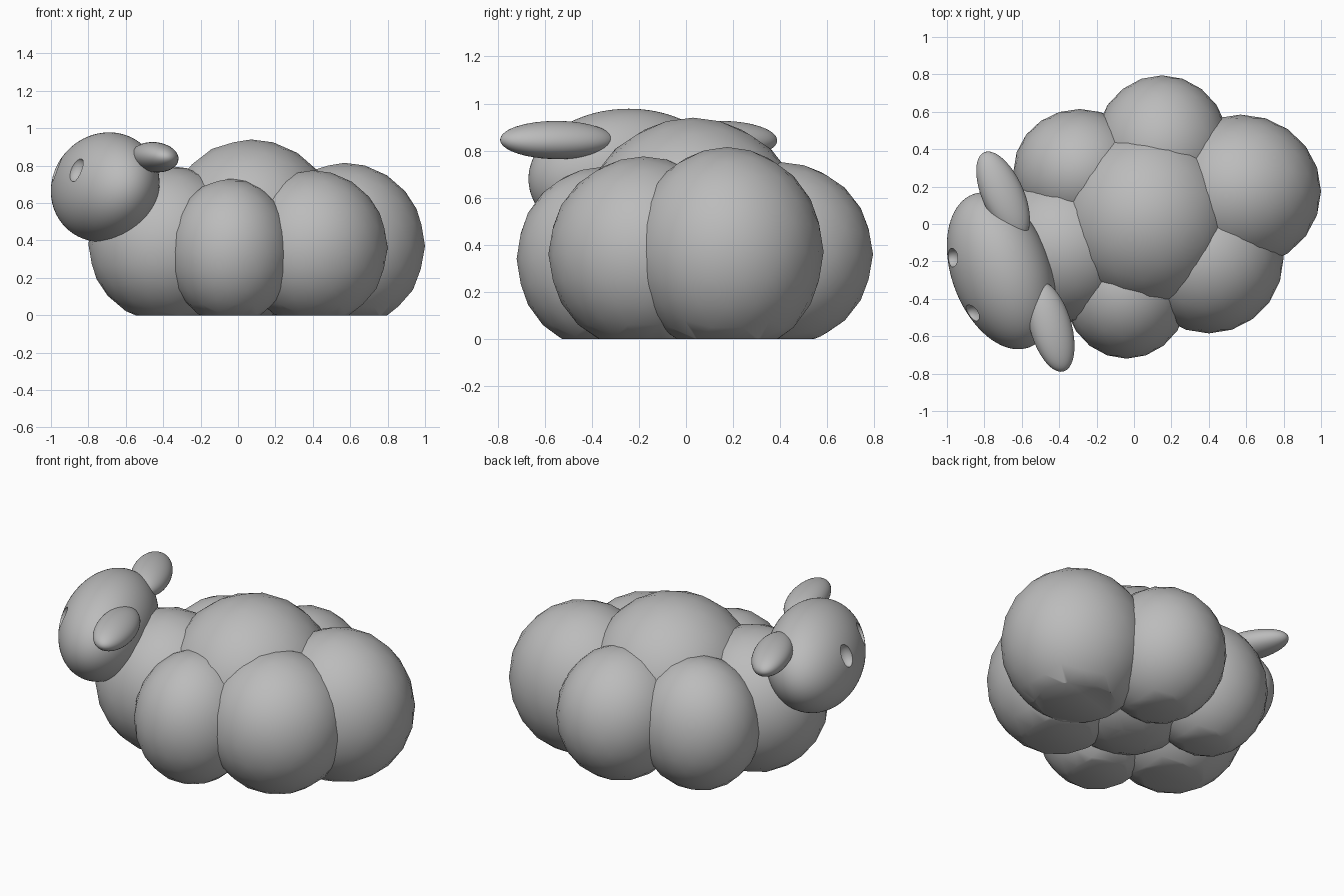
import bpy, bmesh
from math import radians
from mathutils import Vector

cube = bpy.data.objects.get("Cube")
if cube:
    bpy.data.objects.remove(cube, do_unlink=True)

GREY = (0.5, 0.5, 0.5, 1)
clay = bpy.data.materials.new("clay_grey")
clay.use_nodes = True
clay.diffuse_color = GREY
clay.node_tree.nodes["Principled BSDF"].inputs["Base Color"].default_value = GREY


def ellipsoid(name, centre, radii, turn=(0, 0, 0), detail=5):
    """Smooth icosphere stretched to radii and turned by degrees."""
    bpy.ops.mesh.primitive_ico_sphere_add(
        subdivisions=detail, radius=1, location=centre,
        rotation=[radians(a) for a in turn])
    obj = bpy.context.object
    obj.name = name
    obj.scale = radii
    bpy.ops.object.transform_apply(location=True, rotation=True, scale=True)
    obj.data.materials.append(clay)
    return obj


def smooth(obj):
    bpy.ops.object.select_all(action="DESELECT")
    obj.select_set(True)
    bpy.context.view_layer.objects.active = obj
    bpy.ops.object.shade_smooth_by_angle(angle=radians(40))


def flatten_base(obj):
    """Slice the part off at the ground and cap it."""
    bm = bmesh.new()
    bm.from_mesh(obj.data)
    cut = bmesh.ops.bisect_plane(
        bm, geom=bm.verts[:] + bm.edges[:] + bm.faces[:],
        plane_co=(0, 0, 0), plane_no=(0, 0, 1), clear_inner=True)
    rim = [e for e in cut["geom_cut"] if isinstance(e, bmesh.types.BMEdge)]
    bmesh.ops.contextual_create(bm, geom=rim)
    bmesh.ops.recalc_face_normals(bm, faces=bm.faces[:])
    bm.to_mesh(obj.data)
    bm.free()


# Woolly body: a ring of puffs around a tall middle one
puffs = {
    "wool_middle": ((0.07, 0.03, 0.46), (0.47, 0.48, 0.48)),
    "wool_rump": ((0.57, 0.175, 0.37), (0.43, 0.41, 0.445)),
    "wool_front_rear": ((0.40, -0.18, 0.36), (0.40, 0.405, 0.415)),
    "wool_front_middle": ((-0.04, -0.36, 0.34), (0.335, 0.36, 0.39)),
    "wool_chest": ((-0.38, -0.13, 0.38), (0.42, 0.40, 0.42)),
    "wool_back_chest": ((-0.29, 0.28, 0.36), (0.355, 0.335, 0.39)),
    "wool_back_middle": ((0.15, 0.41, 0.36), (0.36, 0.385, 0.39)),
}
for name, (centre, radii) in puffs.items():
    puff = ellipsoid(name, centre, radii, detail=3)
    flatten_base(puff)
    smooth(puff)

# Head, turned towards the front and tipped a little
HEAD_TURN = (0, 20, 20)
head = ellipsoid("head", (-0.71, -0.25, 0.685), (0.261, 0.436, 0.297), HEAD_TURN)

# Eye sockets scooped out of the face
for side, centre in (("left", (-0.87, -0.48, 0.78)), ("right", (-0.972, -0.18, 0.78))):
    scoop = ellipsoid(side + "_eye_cutter", centre, (0.05, 0.05, 0.068), HEAD_TURN, 4)
    scoop.hide_render = True
    scoop.hide_viewport = True
    socket = head.modifiers.new(side + "_eye_socket", "BOOLEAN")
    socket.operation = "DIFFERENCE"
    socket.solver = "EXACT"
    socket.object = scoop

# Bake the sockets so that the cutters can go
depsgraph = bpy.context.evaluated_depsgraph_get()
carved = bpy.data.meshes.new_from_object(head.evaluated_get(depsgraph))
head.modifiers.clear()
head.data = carved
for side in ("left", "right"):
    bpy.data.objects.remove(bpy.data.objects[side + "_eye_cutter"], do_unlink=True)
smooth(head)

# Flat oval ears, swept slightly back
EAR = (0.112, 0.25, 0.08)
smooth(ellipsoid("left_ear", (-0.445, -0.548, 0.845), EAR, (0, 10, 16), 4))
smooth(ellipsoid("right_ear", (-0.70, 0.155, 0.845), EAR, (0, 10, 24), 4))
